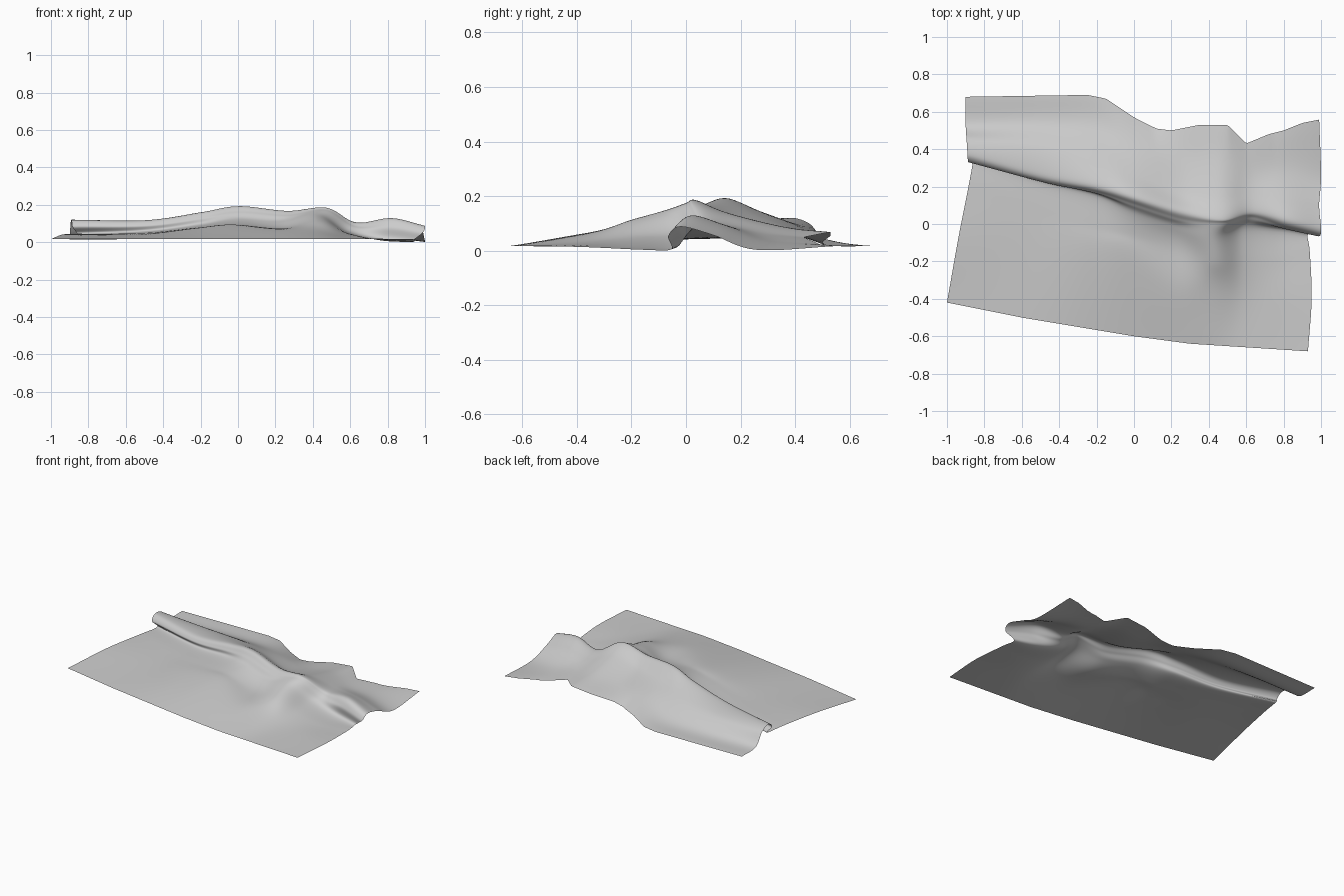
import bpy, bmesh

# Cross-sections of the cloth from left to right: station x, then (y, z) of
# front slope (2), crease, steep lip, ridge top, back slope (2)
STATIONS = [
    (-.90, (-.08, .042), (.20, .045), (.35, .045), (.33, .085), (.37, .121), (.45, .102), (.53, .024)),
    (-.50, (-.12, .040), (.08, .050), (.22, .059), (.226, .092), (.27, .119), (.41, .098), (.54, .026)),
    (-.20, (-.15, .070), (.00, .080), (.145, .094), (.165, .132), (.21, .162), (.35, .115), (.52, .035)),
    (.00, (-.18, .088), (-.05, .098), (.06, .125), (.10, .163), (.15, .193), (.27, .128), (.42, .070)),
    (.26, (-.34, .068), (-.13, .078), (-.02, .112), (.02, .145), (.07, .168), (.17, .115), (.34, .070)),
    (.47, (-.35, .066), (-.20, .114), (-.07, .150), (.00, .174), (.035, .184), (.15, .140), (.35, .090)),
    (.63, (-.40, .030), (-.20, .048), (-.03, .060), (.03, .085), (.07, .107), (.18, .088), (.30, .060)),
    (.82, (-.40, .020), (-.20, .015), (-.03, .018), (-.025, .085), (.02, .130), (.13, .095), (.29, .032)),
    (1.0, (-.40, .015), (-.15, .004), (-.055, .006), (-.065, .055), (-.02, .089), (.10, .058), (.26, .004)),
]
# Wavy outline of the back hem and straight-ish outline of the front hem (x, y)
BACK_HEM = [(-.9, .68), (-.25, .69), (-.15, .67), (0, .57), (.12, .51), (.2, .50), (.35, .53),
            (.5, .53), (.6, .43), (.72, .48), (.8, .50), (.9, .54), (1, .56)]
HEM_LIFT = [(-.9, .018), (.1, .018), (.35, .055), (.5, .07), (.6, .05), (.75, .025), (1, .018)]
FRONT_HEM = [(-1, -.42), (-.6, -.50), (0, -.60), (.3, -.64), (1, -.685)]
# x of the left and right hems at each point of a cross-section
LEFT = [-1, -.94, -.885, -.86, -.885, -.89, -.895, -.90, -.90]
RIGHT = [.93, .95, .94, .93, .99, 1, .99, 1, .99]
NX, NP = 96, 64


def linear(table, x):
    for (a, ya), (b, yb) in zip(table, table[1:]):
        if x <= b:
            return ya + (yb - ya) * (x - a) / (b - a)
    return table[-1][1]


def spline(pts, t):
    """Catmull-Rom through tuples, t from 0 to 1."""
    n = len(pts) - 1
    f = t * n
    i = min(int(f), n - 1)
    u = f - i
    p1, p2 = pts[i], pts[i + 1]
    p0 = pts[i - 1] if i else tuple(2 * a - b for a, b in zip(p1, p2))
    p3 = pts[i + 2] if i + 2 <= n else tuple(2 * b - a for a, b in zip(p1, p2))
    return tuple(.5 * (2 * b + (c - a) * u + (2 * a - 5 * b + 4 * c - d) * u * u
                       + (3 * b - a - 3 * c + d) * u ** 3)
                 for a, b, c, d in zip(p0, p1, p2, p3))


# Draped cloth sheet lofted through the cross-sections
flat = [(s[0],) + tuple(v for p in s[1:] for v in p) for s in STATIONS]
bm = bmesh.new()
rows = []
for i in range(NX + 1):
    row = spline(flat, i / NX)
    s = (row[0] + .9) / 1.9
    xs = [a + (b - a) * s for a, b in zip(LEFT, RIGHT)]
    yz = [(linear(FRONT_HEM, xs[0]), .018)]
    yz += list(zip(row[1::2], row[2::2]))
    yz.append((linear(BACK_HEM, xs[-1]), linear(HEM_LIFT, xs[-1])))
    path = [(x, y, z) for x, (y, z) in zip(xs, yz)]
    rows.append([bm.verts.new(spline(path, j / NP)) for j in range(NP + 1)])
for a, b in zip(rows, rows[1:]):
    for j in range(NP):
        bm.faces.new((a[j], b[j], b[j + 1], a[j + 1]))
low = min(v.co.z for v in bm.verts)
for v in bm.verts:
    v.co.z -= low
mesh = bpy.data.meshes.new("cloth_sheet")
bm.to_mesh(mesh)
bm.free()
mesh.shade_smooth()
cloth = bpy.data.objects.new("cloth_sheet", mesh)
bpy.context.collection.objects.link(cloth)
